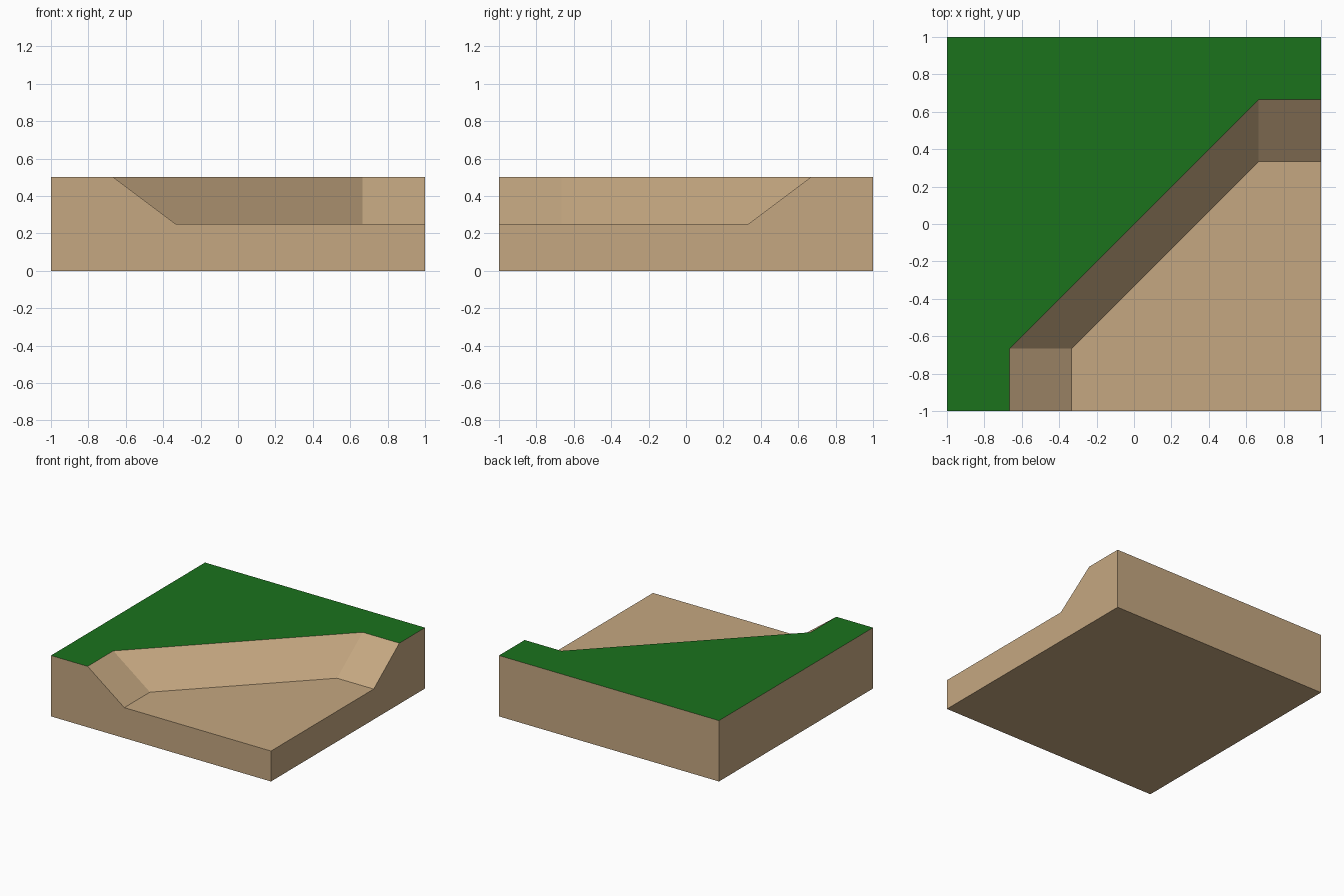
import bpy, bmesh

if "Cube" in bpy.data.objects:
    bpy.data.objects.remove(bpy.data.objects["Cube"])

TOP, LOW = 0.5, 0.25
A, B = 2 / 3, 1 / 3


def material(name, rgb):
    m = bpy.data.materials.new(name)
    m.diffuse_color = (*rgb, 1)
    m.use_nodes = True
    m.node_tree.nodes["Principled BSDF"].inputs["Base Color"].default_value = m.diffuse_color
    return m


# Bank outlines, from the front edge round to the right edge
crest = [(-A, -1), (-A, -A), (A, A), (1, A)]
foot = [(-B, -1), (-B, -A), (A, B), (1, B)]

bm = bmesh.new()


def ring(points, z):
    return [bm.verts.new((x, y, z)) for x, y in points]


hi = ring(crest, TOP)
lo = ring(foot, LOW)
back_right, back_left, front_left = ring([(1, 1), (-1, 1), (-1, -1)], TOP)
front_right, = ring([(1, -1)], LOW)
b_fl, b_fr, b_br, b_bl = ring([(-1, -1), (1, -1), (1, 1), (-1, 1)], 0)

# Grass plateau and low sand floor
grass_face = bm.faces.new(hi + [back_right, back_left, front_left])
grass_face.material_index = 1
bm.faces.new(lo[::-1] + [front_right])

# Sloping bank between crest and foot
for i in range(3):
    bm.faces.new((hi[i], lo[i], lo[i + 1], hi[i + 1]))

# Cut sides and underside
bm.faces.new((b_fl, b_fr, front_right, lo[0], hi[0], front_left))
bm.faces.new((b_fr, b_br, back_right, hi[3], lo[3], front_right))
bm.faces.new((b_br, b_bl, back_left, back_right))
bm.faces.new((b_bl, b_fl, front_left, back_left))
bm.faces.new((b_bl, b_br, b_fr, b_fl))
bmesh.ops.recalc_face_normals(bm, faces=bm.faces)

mesh = bpy.data.meshes.new("terrain_tile")
bm.to_mesh(mesh)
bm.free()
mesh.materials.append(material("sand", (0.56, 0.39, 0.22)))
mesh.materials.append(material("grass", (0.011, 0.171, 0.012)))
tile = bpy.data.objects.new("terrain_tile", mesh)
bpy.context.collection.objects.link(tile)
